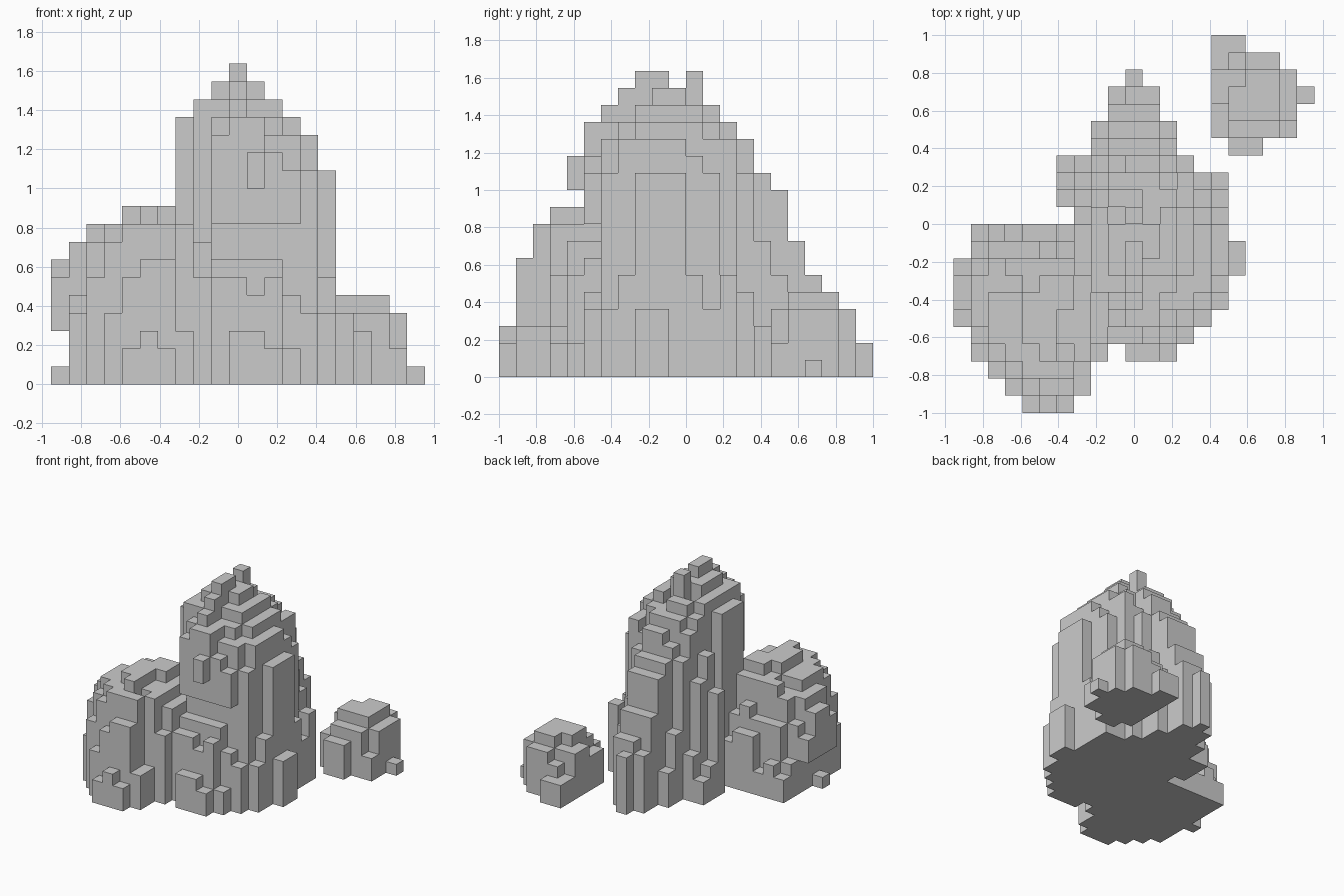
import bpy, bmesh, random

if "Cube" in bpy.data.objects:
    bpy.data.objects.remove(bpy.data.objects["Cube"])

random.seed(4)
S = 1 / 11  # edge of one cube; the grid is 21 x 22 x 18 cubes


def rock(x0, cols, y0, rows, spans, centre, power, rim):
    """Stack rounded layers that fit front heights (cols), side heights (rows) and a footprint.
    rim is the range of heights of the short columns around the foot."""
    fx = {x0 + n: h for n, h in enumerate(cols)}
    fy = {y0 + n: h for n, h in enumerate(rows)}
    cx, cy = centre
    plan = {(i, j) for j, (a, b) in zip(fy, spans) for i in range(a, b + 1)}

    def reach(heights, c, sign, k):
        return max([(p - c) * sign for p, h in heights.items() if h > k and (p - c) * sign > 0] + [0]) + 0.6

    cells = set()
    for i, j in sorted(plan):
        dx, dy = i - cx, j - cy
        limit = min(fx[i], fy[j])
        edge = {(i + 1, j), (i - 1, j), (i, j + 1), (i, j - 1)} - plan
        if edge and abs(dx) > 1 and abs(dy) > 1:
            limit = min(limit, random.randint(*rim))
        column = []
        for k in range(limit):
            rx = reach(fx, cx, 1 if dx > 0 else -1, k)
            ry = reach(fy, cy, 1 if dy > 0 else -1, k)
            if k < 2 or (abs(dx) / rx) ** power + (abs(dy) / ry) ** power <= 1:
                column.append((i, j, k))
        # Chip the tops of some columns, leaving the outline on the centre lines
        if dx and dy and len(column) > 2:
            column = column[:len(column) - random.choice((0, 0, 0, 1, 1))]
        cells.update(column)
    return cells


def build(name, cells, solid):
    """Make the exposed cube faces and merge the flat ones."""
    bm = bmesh.new()
    verts = {}

    def vert(p):
        if p not in verts:
            verts[p] = bm.verts.new(((p[0] - 10.5) * S, (p[1] - 11) * S, p[2] * S))
        return verts[p]

    for c in sorted(cells):
        for axis in range(3):
            u, v = (axis + 1) % 3, (axis + 2) % 3
            for side in (0, 1):
                n = list(c)
                n[axis] += 2 * side - 1
                if tuple(n) in solid:
                    continue
                loop = []
                for du, dv in ((0, 0), (1, 0), (1, 1), (0, 1)):
                    p = list(c)
                    p[axis] += side
                    p[u] += du
                    p[v] += dv
                    loop.append(vert(tuple(p)))
                bm.faces.new(loop if side else loop[::-1])
    bmesh.ops.dissolve_limit(bm, angle_limit=0.01, verts=bm.verts[:], edges=bm.edges[:])
    mesh = bpy.data.meshes.new(name)
    bm.to_mesh(mesh)
    bm.free()
    bpy.context.collection.objects.link(bpy.data.objects.new(name, mesh))


# Tall rock with a sloping tail at the back
tall = rock(6, [10, 15, 16, 17, 18, 17, 16, 15, 14, 12, 4],
            3, [3, 6, 15, 16, 17, 18, 18, 17, 18, 16, 15, 14, 12, 11, 8, 6, 5],
            [(10, 12), (8, 13), (8, 14), (8, 15), (7, 15), (7, 16), (7, 16), (7, 15), (7, 15),
             (6, 15), (6, 15), (6, 13), (8, 12), (8, 12), (9, 11), (9, 11), (10, 10)],
            (10, 9), 1.9, (4, 9))
# Outermost columns that carry the side outlines
tall |= {(7, j, k) for j in (8, 9) for k in range(15 if j == 9 else 14)}
tall |= {(i, j, k) for i, j, h in ((10, 16, 11), (10, 17, 8), (10, 18, 6), (10, 19, 5), (6, 12, 9)) for k in range(h)}
# Overhanging brow on the front, with a small knob
tall -= {(i, 5, k) for i in range(7, 16) for k in (7, 8)}
tall |= {(i, 5, k) for i in range(10, 14) for k in range(9, 12)}
tall |= {(11, 4, k) for k in (11, 12)}

# Rounded boulder on the left, undercut at its outer edge
boulder = rock(0, [7, 8, 9, 9, 10, 10, 10, 9, 8, 7],
               0, [3, 7, 9, 10, 10, 10, 10, 10, 9, 7, 5],
               [(4, 6), (3, 7), (2, 7), (1, 8), (1, 9), (0, 9), (0, 9), (0, 9), (0, 9), (1, 9), (1, 9)],
               (5, 6), 2.2, (3, 6))
boulder -= {(0, j, k) for j in range(11) for k in range(3) if (j, k) != (6, 0)}
boulder -= tall

# Small separate rock at the back right
small = rock(15, [4, 5, 5, 5, 4, 1], 15, [3, 4, 5, 5, 5, 4, 2],
             [(16, 17), (15, 19), (15, 19), (15, 20), (15, 19), (15, 18), (15, 16)],
             (17, 18), 2.3, (2, 4))

solid = tall | boulder | small
build("tall_rock", tall, solid)
build("left_boulder", boulder, solid)
build("small_rock", small, solid)
